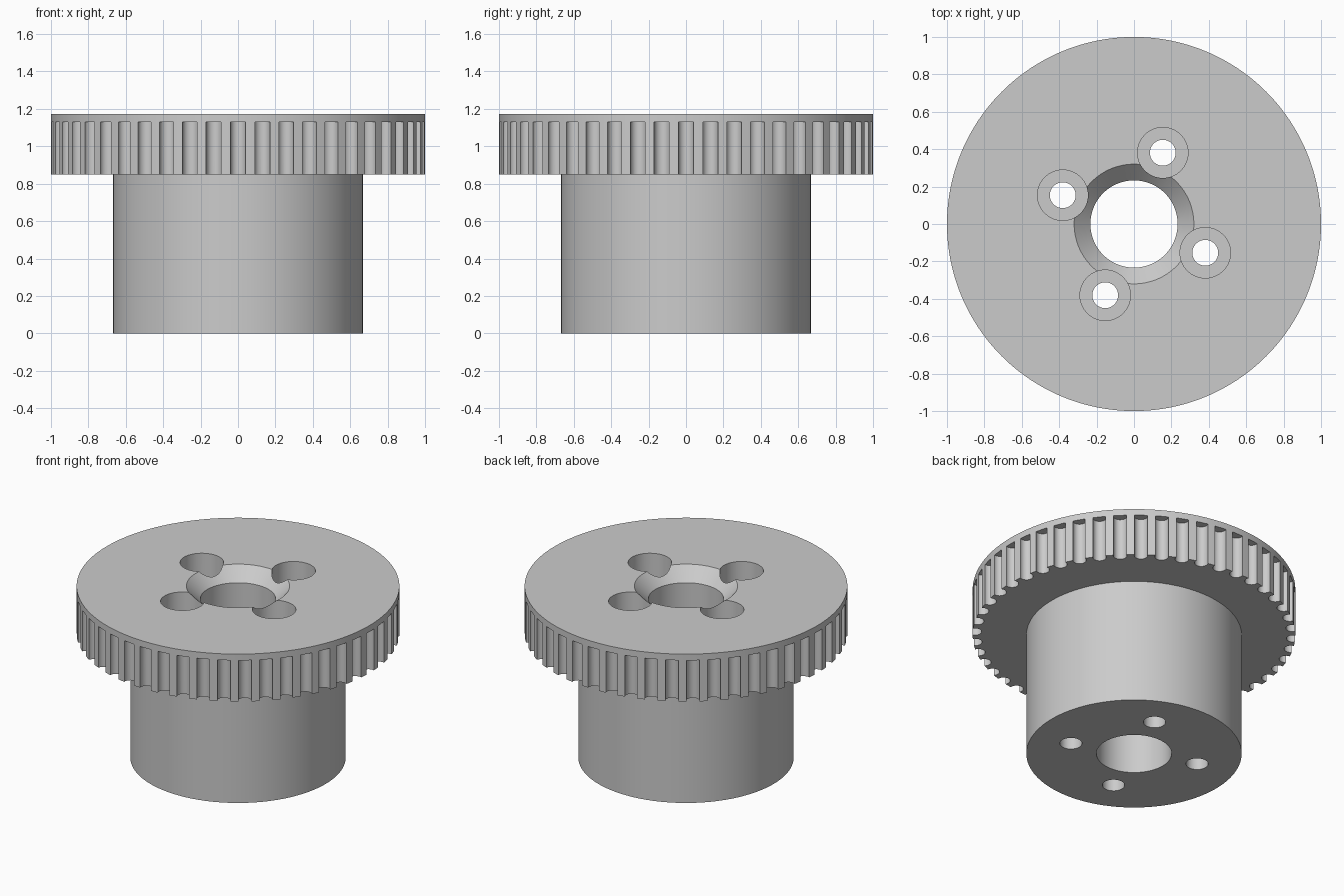
import bpy, bmesh
from math import cos, sin, pi, radians
from mathutils import Matrix

cube = bpy.data.objects.get("Cube")
if cube:
    bpy.data.objects.remove(cube)

GREY = (0.6, 0.6, 0.6, 1)
TOP, RIM_Z, GROOVE_TOP = 1.173, 0.848, 1.13
TEETH, SCREWS, SEGMENTS = 48, 4, 192

mat = bpy.data.materials.new("grey metal")
mat.use_nodes = True
mat.diffuse_color = GREY
mat.node_tree.nodes["Principled BSDF"].inputs["Base Color"].default_value = GREY


def make_object(name, bm):
    bmesh.ops.recalc_face_normals(bm, faces=bm.faces)
    mesh = bpy.data.meshes.new(name)
    bm.to_mesh(mesh)
    bm.free()
    mesh.materials.append(mat)
    obj = bpy.data.objects.new(name, mesh)
    bpy.context.collection.objects.link(obj)
    return obj


def lathe(name, profile):
    """Revolve a closed (radius, z) profile around the z axis."""
    bm = bmesh.new()
    rings = []
    for i in range(SEGMENTS):
        a = 2 * pi * i / SEGMENTS
        rings.append([bm.verts.new((r * cos(a), r * sin(a), z)) for r, z in profile])
    n = len(profile)
    for i, ring in enumerate(rings):
        nxt = rings[(i + 1) % SEGMENTS]
        for j in range(n):
            k = (j + 1) % n
            bm.faces.new((ring[j], nxt[j], nxt[k], ring[k]))
    return make_object(name, bm)


def cylinder_ring(name, count, start, ring_radius, radius, low, high, sides):
    """Equal upright cylinders spaced around the axis, used as a cutter."""
    bm = bmesh.new()
    for i in range(count):
        a = start + 2 * pi * i / count
        place = Matrix.Translation((ring_radius * cos(a), ring_radius * sin(a), (low + high) / 2))
        bmesh.ops.create_cone(bm, cap_ends=True, segments=sides, radius1=radius, radius2=radius,
                              depth=high - low, matrix=place @ Matrix.Rotation(a, 4, "Z"))
    cutter = make_object(name, bm)
    cutter.hide_render = True
    return cutter


# Hub, toothed rim and chamfered bore in one turned body
pulley = lathe("pulley", [
    (0.233, 0), (0.667, 0), (0.667, RIM_Z), (1, RIM_Z), (1, GROOVE_TOP),
    (1, TOP), (0.32, TOP), (0.233, TOP - 0.087)])

# Belt grooves, screw holes and their counterbores
hole_angle = radians(68)
cutters = [
    cylinder_ring("groove_cutter", TEETH, 0, 0.987, 0.042, RIM_Z - 0.05, GROOVE_TOP, 24),
    cylinder_ring("screw_hole_cutter", SCREWS, hole_angle, 0.411, 0.069, -0.1, TOP + 0.1, 48),
    cylinder_ring("counterbore_cutter", SCREWS, hole_angle, 0.411, 0.135, TOP - 0.2, TOP + 0.1, 64),
]
for cutter in cutters:
    mod = pulley.modifiers.new(cutter.name, "BOOLEAN")
    mod.operation = "DIFFERENCE"
    mod.solver = "EXACT"
    mod.object = cutter

# Bake the cuts and drop the cutters
depsgraph = bpy.context.evaluated_depsgraph_get()
cut_mesh = bpy.data.meshes.new_from_object(pulley.evaluated_get(depsgraph))
pulley.modifiers.clear()
pulley.data = cut_mesh
for cutter in cutters:
    bpy.data.objects.remove(cutter)

bpy.ops.object.select_all(action="DESELECT")
pulley.select_set(True)
bpy.context.view_layer.objects.active = pulley
bpy.ops.object.shade_smooth_by_angle(angle=radians(30))
